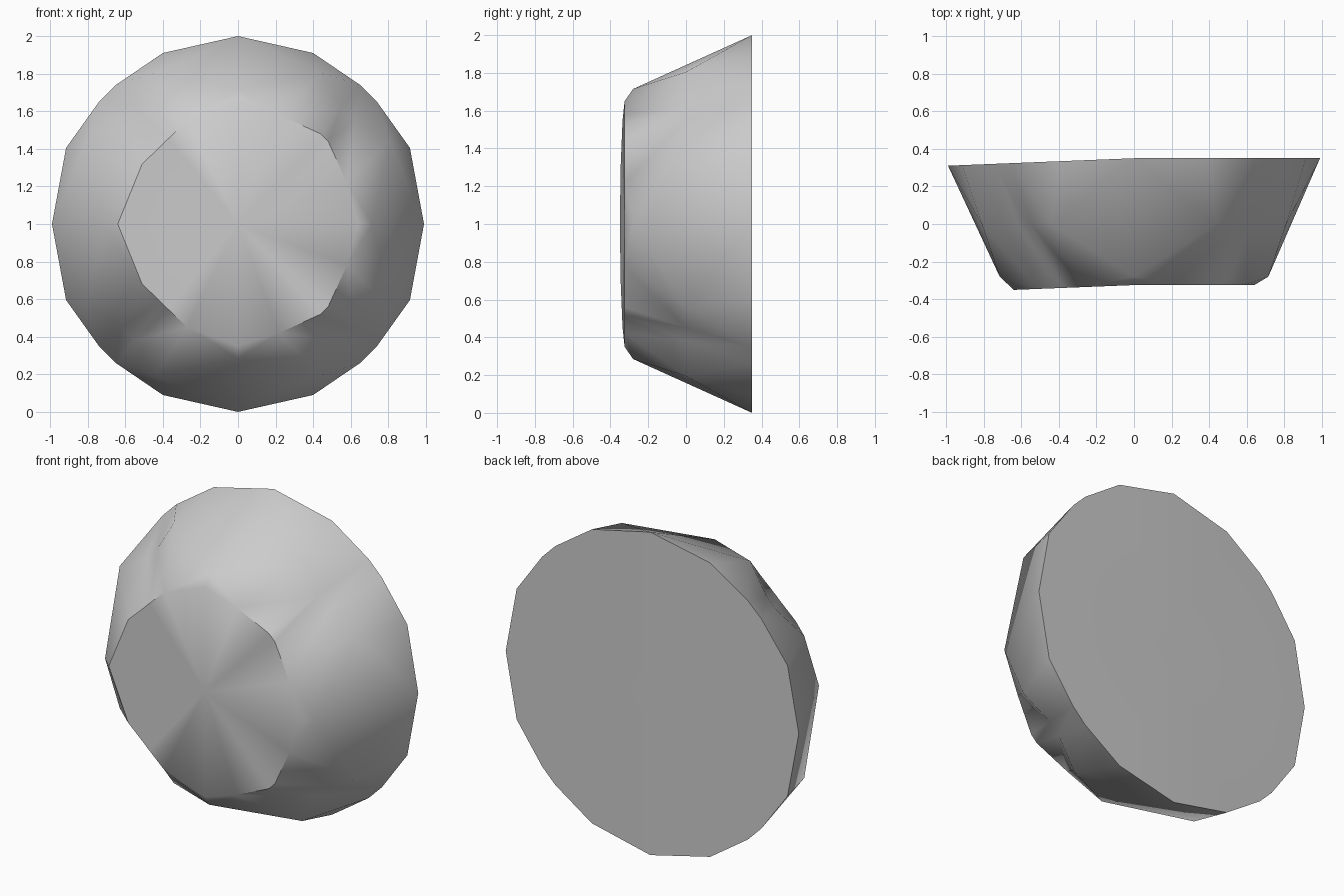
import bpy, bmesh, math

cube = bpy.data.objects.get("Cube")
if cube:
    bpy.data.objects.remove(cube, do_unlink=True)

gray = bpy.data.materials.new("plain_gray")
gray.use_nodes = True
gray.diffuse_color = (0.6, 0.6, 0.6, 1)
gray.node_tree.nodes["Principled BSDF"].inputs["Base Color"].default_value = gray.diffuse_color


def column(front, middle, rim, mid_y=0.0, bulge=False):
    """One radial rib: (x, z) at the front face, the waist and the back rim."""
    return front, middle, rim, mid_y, bulge


# Ribs of one upper quadrant, shared by both sides where they agree
pole = column((0, 0.65), (0, 0.715), (0, 1), -0.28)
mid_a, rim_a = (0.44, 0.805), (0.40, 0.91)
mid_b, rim_b = (0.81, 0.44), (0.915, 0.405)
mid_d1, rim_d1 = (0.55, 0.62), (0.65, 0.74)
mid_d2, rim_d2 = (0.62, 0.55), (0.74, 0.65)
tip = column((0.64, 0), (0.715, 0), (0.99, 0), -0.28)

# The +x side has squarer front corners, the -x side cuts straight across
plus_side = [column((0.22, 0.58), mid_a, rim_a, bulge=True),
             column((0.44, 0.48), mid_d1, rim_d1),
             column((0.48, 0.44), mid_d2, rim_d2),
             column((0.58, 0.22), mid_b, rim_b, bulge=True)]
minus_side = [column((0.27, 0.55), mid_a, rim_a, bulge=True),
              column((0.37, 0.455), mid_d1, rim_d1),
              column((0.41, 0.415), mid_d2, rim_d2),
              column((0.51, 0.32), mid_b, rim_b, bulge=True)]


def mirrored(ribs, sx, sz):
    return [tuple((x * sx, z * sz) for x, z in rib[:3]) + rib[3:] for rib in ribs]


ring = (mirrored([pole] + plus_side + [tip], 1, 1)
        + mirrored(plus_side[::-1] + [pole], 1, -1)
        + mirrored(minus_side + [tip], -1, -1)
        + mirrored(minus_side[::-1], -1, 1))

bm = bmesh.new()


def vert(point, y):
    return bm.verts.new((point[0], y, point[1] + 1))


# Both end faces bend slightly on the -x side
ribs = []
for front, middle, rim, mid_y, bulge in ring:
    ribs.append((vert(front, -0.325 + 0.04 * min(front[0], 0)),
                 vert(middle, mid_y),
                 vert(rim, 0.35 + 0.04 * min(rim[0], 0)), bulge))
front_center = vert((0, 0), -0.325)
back_center = vert((0, 0), 0.35)

# Flared wall in two bands, closed by a fan at each end
for i, a in enumerate(ribs):
    b = ribs[(i + 1) % len(ribs)]
    for r in range(2):
        if a[3]:
            bm.faces.new((a[r], b[r], b[r + 1]))
            bm.faces.new((a[r], b[r + 1], a[r + 1]))
        else:
            bm.faces.new((a[r], b[r], a[r + 1]))
            bm.faces.new((b[r], b[r + 1], a[r + 1]))
    bm.faces.new((front_center, b[0], a[0]))
    bm.faces.new((back_center, a[2], b[2]))
bmesh.ops.recalc_face_normals(bm, faces=bm.faces)

mesh = bpy.data.meshes.new("flared_body")
bm.to_mesh(mesh)
bm.free()
body = bpy.data.objects.new("flared_body", mesh)
bpy.context.collection.objects.link(body)
mesh.materials.append(gray)

bpy.ops.object.select_all(action="DESELECT")
body.select_set(True)
bpy.context.view_layer.objects.active = body
bpy.ops.object.shade_smooth_by_angle(angle=math.radians(40))
